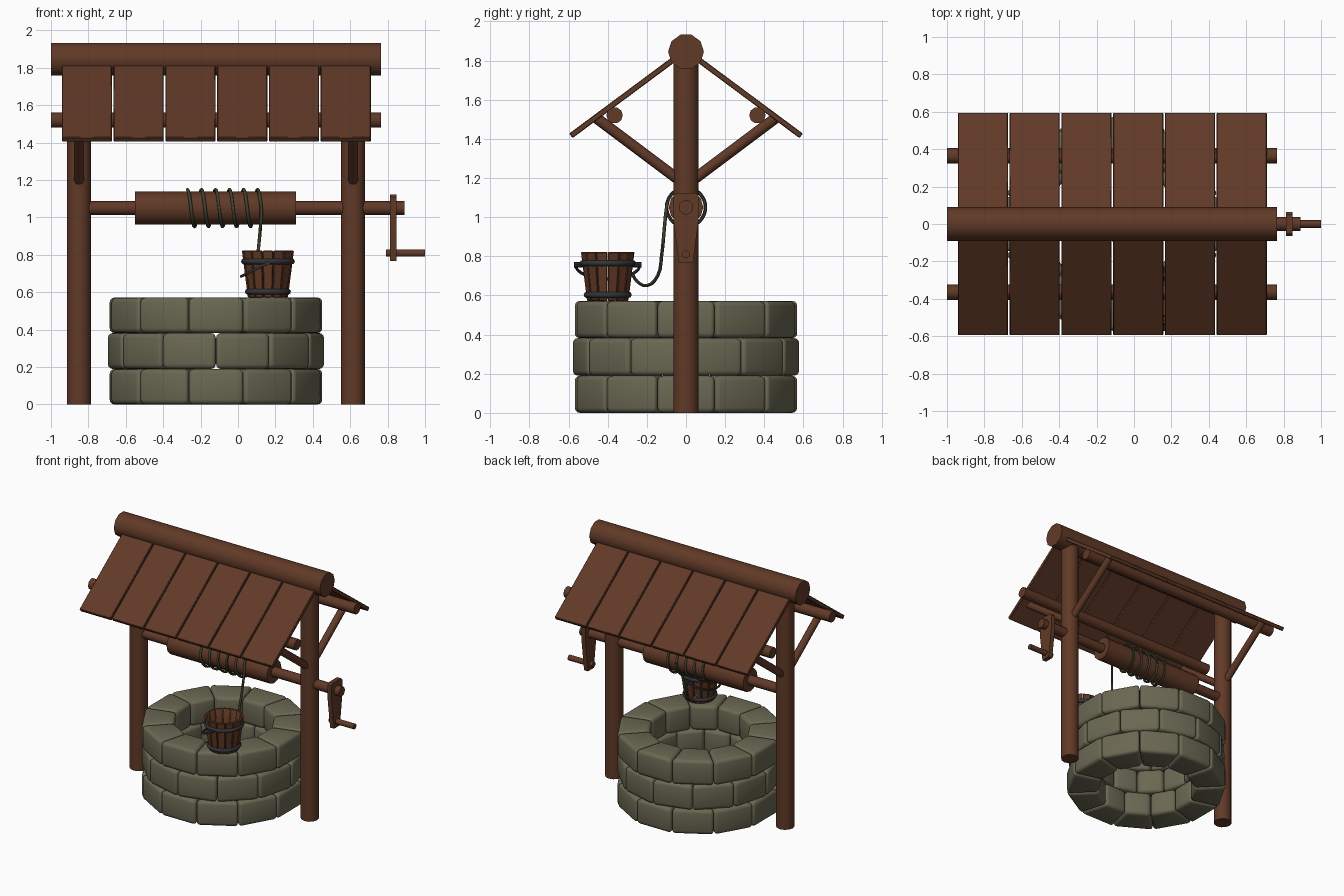
import bpy, bmesh, math
from mathutils import Vector, Matrix

if "Cube" in bpy.data.objects:
    bpy.data.objects.remove(bpy.data.objects["Cube"])

CX = -0.118            # centre of the well in x
POSTS = (-0.85, 0.615)


def material(name, rgb):
    m = bpy.data.materials.new(name)
    m.diffuse_color = (*rgb, 1)
    m.use_nodes = True
    m.node_tree.nodes["Principled BSDF"].inputs["Base Color"].default_value = m.diffuse_color
    return m


WOOD = material("brown_wood", (0.118, 0.041, 0.020))
STONE = material("mossy_stone", (0.145, 0.138, 0.085))
BUCKET = material("bucket_wood", (0.120, 0.040, 0.018))
IRON = material("dark_iron", (0.032, 0.034, 0.040))
ROPE = material("rope_green", (0.050, 0.052, 0.030))


def finish(ob, mat, bevel=0, segments=1, angle=40):
    ob.data.materials.append(mat)
    bpy.ops.object.select_all(action='DESELECT')
    bpy.context.view_layer.objects.active = ob
    ob.select_set(True)
    if bevel:
        mod = ob.modifiers.new("bevel", 'BEVEL')
        mod.width, mod.segments = bevel, segments
        bpy.ops.object.modifier_apply(modifier="bevel")
    bpy.ops.object.shade_smooth_by_angle(angle=math.radians(angle))
    return ob


def from_bmesh(name, bm, mat, **kw):
    bmesh.ops.recalc_face_normals(bm, faces=bm.faces)
    me = bpy.data.meshes.new(name)
    bm.to_mesh(me)
    bm.free()
    ob = bpy.data.objects.new(name, me)
    bpy.context.collection.objects.link(ob)
    return finish(ob, mat, **kw)


def log(name, a, b, r, mat=WOOD, sides=10):
    a, b = Vector(a), Vector(b)
    q = Vector((0, 0, 1)).rotation_difference(b - a)
    bm = bmesh.new()
    bmesh.ops.create_cone(bm, cap_ends=True, segments=sides, radius1=r, radius2=r,
                          depth=(b - a).length,
                          matrix=Matrix.Translation((a + b) / 2) @ q.to_matrix().to_4x4())
    return from_bmesh(name, bm, mat)


def prism(name, profile, x0, x1, mat=WOOD, **kw):
    """Extrude a (y, z) outline along x."""
    bm = bmesh.new()
    face = bm.faces.new([bm.verts.new((x0, y, z)) for y, z in profile])
    ext = bmesh.ops.extrude_face_region(bm, geom=[face])
    moved = [v for v in ext["geom"] if isinstance(v, bmesh.types.BMVert)]
    bmesh.ops.translate(bm, verts=moved, vec=(x1 - x0, 0, 0))
    return from_bmesh(name, bm, mat, **kw)


def wedge(bm, c, a0, a1, z0, z1, ri0, ro0, ri1, ro1):
    """Block between two angles of a ring, radii given for bottom and top."""
    v = [bm.verts.new((c[0] + r * math.cos(a), c[1] + r * math.sin(a), z))
         for z, ri, ro in ((z0, ri0, ro0), (z1, ri1, ro1))
         for r, a in ((ri, a0), (ro, a0), (ro, a1), (ri, a1))]
    for f in ((0, 1, 2, 3), (4, 5, 6, 7), (0, 1, 5, 4), (1, 2, 6, 5), (2, 3, 7, 6), (3, 0, 4, 7)):
        bm.faces.new([v[i] for i in f])


def ring(name, c, n, offset, gap, z0, z1, radii, mat, **kw):
    bm = bmesh.new()
    step = 2 * math.pi / n
    for i in range(n):
        a = offset + i * step
        wedge(bm, c, a + gap, a + step - gap, z0, z1, *radii)
    return from_bmesh(name, bm, mat, **kw)


def tube(name, points, r, mat):
    cu = bpy.data.curves.new(name, 'CURVE')
    cu.dimensions, cu.bevel_depth, cu.bevel_resolution = '3D', r, 1
    cu.resolution_u, cu.use_fill_caps = 3, True
    sp = cu.splines.new('BEZIER')
    sp.bezier_points.add(len(points) - 1)
    for bp, p in zip(sp.bezier_points, points):
        bp.co = p
        bp.handle_left_type = bp.handle_right_type = 'AUTO'
    ob = bpy.data.objects.new(name, cu)
    bpy.context.collection.objects.link(ob)
    bpy.ops.object.select_all(action='DESELECT')
    bpy.context.view_layer.objects.active = ob
    ob.select_set(True)
    bpy.ops.object.convert(target='MESH')
    return finish(bpy.context.object, mat, angle=60)


# Stone wall: three courses of twelve blocks, the middle one turned half a block
for i, (z0, z1) in enumerate(((0, 0.19), (0.19, 0.382), (0.382, 0.572))):
    ro = 0.585 if i == 1 else 0.588
    ring(f"stone_course_{i + 1}", (CX, 0), 12, 0 if i == 1 else math.radians(15), 0.002,
         z0, z1, (0.355, ro, 0.355, ro), STONE, bevel=0.026, segments=3)

# Posts, ridge log, purlins and braces
log("ridge_log", (-1, 0, 1.845), (0.765, 0, 1.845), 0.0915)
for i, x in enumerate(POSTS):
    log(f"post_{i + 1}", (x, 0, 0), (x, 0, 1.82), 0.065, sides=12)
for s, side in ((-1, "front"), (1, "back")):
    log(f"purlin_{side}", (-1, s * 0.365, 1.52), (0.765, s * 0.365, 1.52), 0.042)
    for i, x in enumerate(POSTS):
        log(f"brace_{side}_{i + 1}", (x, s * 0.02, 1.178), (x, s * 0.46, 1.508), 0.028)
    # Roof planks, six on each slope
    top, eave, t = (0.05, 1.833), (0.597, 1.427), 0.029
    outline = [top, eave, (eave[0] - 0.6 * t, eave[1] - 0.8 * t),
               (top[0] - 0.6 * t, top[1] - 0.8 * t)]
    for k in range(6):
        x0 = -0.942 + k * 0.2768
        prism(f"roof_plank_{side}_{k + 1}", [(s * y, z) for y, z in outline],
              x0, x0 + 0.268, bevel=0.004)

# Windlass: axle, drum, crank arm and grip
AZ = 1.05
log("axle", (-0.85, 0, AZ), (0.89, 0, AZ), 0.037, sides=12)
log("drum", (-0.55, 0, AZ), (0.31, 0, AZ), 0.088, sides=12)
prism("crank_arm", [(-0.05, 1.124), (0.05, 1.124), (0.065, 1.11), (0.065, 0.99), (0.036, 0.766),
                    (-0.036, 0.766), (-0.065, 0.99), (-0.065, 1.11)], 0.814, 0.848)
log("crank_grip", (0.79, 0, 0.81), (1.0, 0, 0.81), 0.021)

# Rope: coil around the drum, then a slack tail to the bucket handle
coil = []
for i in range(64):
    th = i / 12 * 2 * math.pi
    coil.append((-0.27 + 0.075 * i / 12, -0.099 * math.sin(th), AZ + 0.099 * math.cos(th)))
tail = [(0.12, -0.11, 0.95), (0.106, -0.125, 0.8), (0.098, -0.145, 0.7),
        (0.09, -0.2, 0.65), (0.08, -0.25, 0.672), (0.075, -0.275, 0.71)]
tube("rope", coil + tail, 0.009, ROPE)

# Bucket: staves, floor, iron hoops
BX, BY = 0.16, -0.40
ring("bucket_staves", (BX, BY), 14, 0, 0.012, 0.572, 0.822,
     (0.087, 0.108, 0.117, 0.14), BUCKET, bevel=0.004)
log("bucket_floor", (BX, BY, 0.585), (BX, BY, 0.61), 0.098, BUCKET, 14)
for name, z, r in (("upper", 0.765, 0.128), ("lower", 0.603, 0.107)):
    bpy.ops.mesh.primitive_torus_add(major_segments=28, minor_segments=8, major_radius=r,
                                     minor_radius=0.016, location=(BX, BY, z))
    ob = bpy.context.object
    ob.name = f"bucket_hoop_{name}"
    finish(ob, IRON, angle=60)

# Bucket handle, fallen to the left, with a pivot pin at each end
bail = [(BX - 0.143 * math.sin(t), BY - 0.165 * math.cos(t), 0.757 - 0.072 * math.sin(t))
        for t in (math.pi * i / 12 for i in range(13))]
tube("bucket_handle", bail, 0.008, IRON)
for s, side in ((-1, "front"), (1, "back")):
    log(f"handle_pin_{side}", (BX, BY + s * 0.12, 0.757), (BX, BY + s * 0.172, 0.757), 0.013, IRON, 8)
